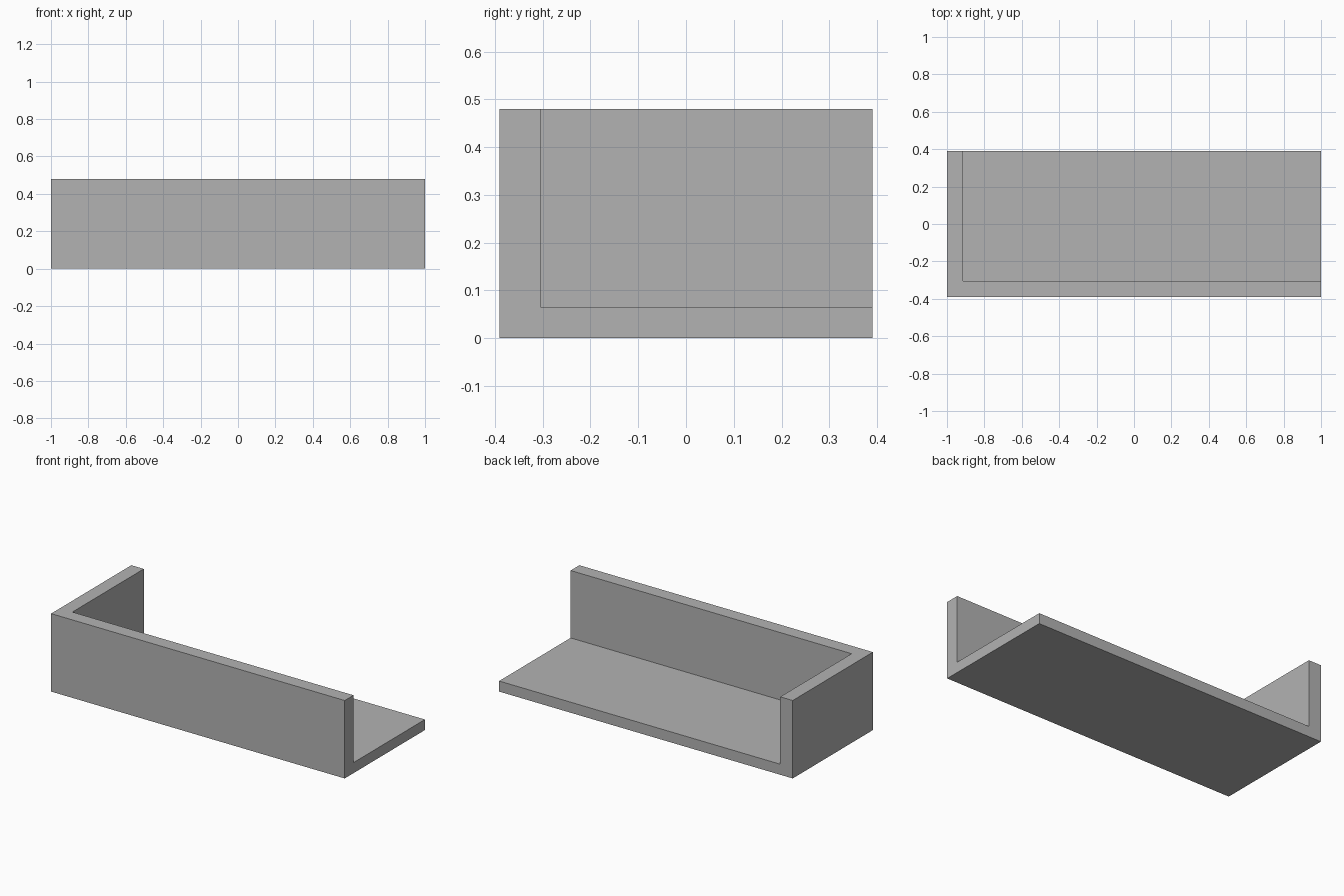
import bpy

# Remove the default object
cube = bpy.data.objects.get("Cube")
if cube:
    bpy.data.objects.remove(cube, do_unlink=True)

LENGTH, DEPTH, HEIGHT = 2.0, 0.78, 0.48
WALL, FLOOR = 0.085, 0.065
MARGIN = 0.2  # how far the cutter reaches past the open sides


def box(name, low, high):
    """Axis-aligned box between two corners."""
    centre = [(a + b) / 2 for a, b in zip(low, high)]
    bpy.ops.mesh.primitive_cube_add(size=1, location=centre)
    obj = bpy.context.object
    obj.name = name
    obj.scale = [b - a for a, b in zip(low, high)]
    bpy.ops.object.transform_apply(location=True, rotation=False, scale=True)
    return obj


# Plain grey material
grey = bpy.data.materials.new("plain grey")
grey.use_nodes = True
colour = (0.45, 0.45, 0.45, 1)
grey.diffuse_color = colour
grey.node_tree.nodes["Principled BSDF"].inputs["Base Color"].default_value = colour

# Solid tray block
x, y = LENGTH / 2, DEPTH / 2
tray = box("corner_tray", (-x, -y, 0), (x, y, HEIGHT))
tray.data.materials.append(grey)

# Hollow out the block, leaving a floor, a front wall and one end wall
cutter = box("hollow_cutter", (-x + WALL, -y + WALL, FLOOR),
             (x + MARGIN, y + MARGIN, HEIGHT + MARGIN))
cutter.hide_render = True
cutter.data.materials.append(grey)
hollow = tray.modifiers.new("Hollow", 'BOOLEAN')
hollow.operation = 'DIFFERENCE'
hollow.solver = 'EXACT'
hollow.object = cutter
bpy.context.view_layer.objects.active = tray
bpy.ops.object.modifier_apply(modifier=hollow.name)
bpy.data.objects.remove(cutter, do_unlink=True)
